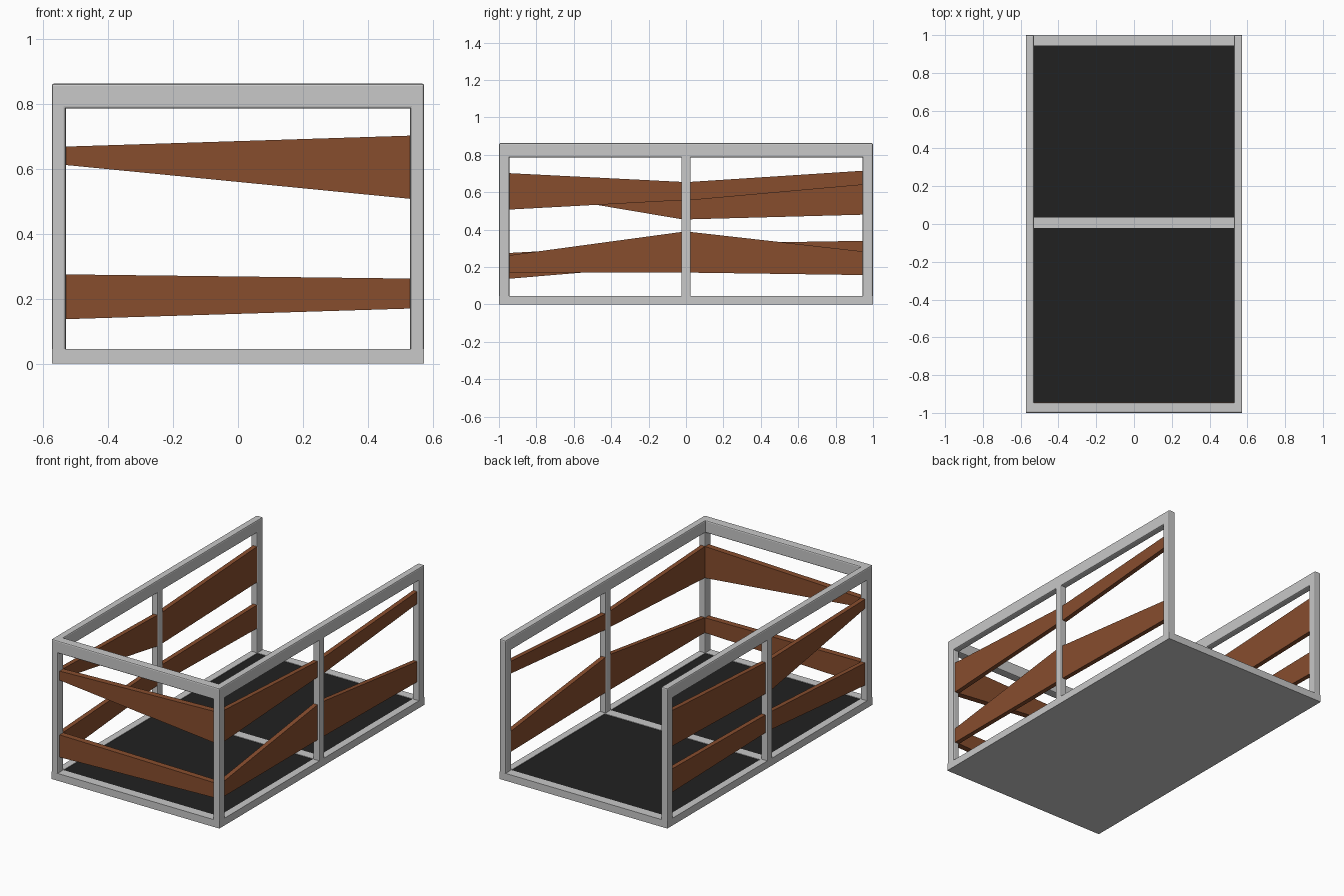
import bpy, bmesh

if "Cube" in bpy.data.objects:
    bpy.data.objects.remove(bpy.data.objects["Cube"])

def material(name, rgb):
    m = bpy.data.materials.new(name)
    m.diffuse_color = (*rgb, 1)
    m.use_nodes = True
    m.node_tree.nodes["Principled BSDF"].inputs["Base Color"].default_value = m.diffuse_color
    return m

GREY = material("light grey metal", (0.58, 0.58, 0.58))
BROWN = material("brown wood", (0.245, 0.075, 0.027))
BLACK = material("black floor", (0.015, 0.015, 0.015))

def solid(name, bottom, top, mat, bevel=0.0):
    """Hexahedron from two matching loops of four points."""
    bm = bmesh.new()
    a = [bm.verts.new(p) for p in bottom]
    b = [bm.verts.new(p) for p in top]
    bm.faces.new(a)
    bm.faces.new(b)
    for i in range(4):
        j = (i + 1) % 4
        bm.faces.new((a[i], a[j], b[j], b[i]))
    bmesh.ops.recalc_face_normals(bm, faces=bm.faces)
    me = bpy.data.meshes.new(name)
    bm.to_mesh(me)
    bm.free()
    me.materials.append(mat)
    ob = bpy.data.objects.new(name, me)
    bpy.context.collection.objects.link(ob)
    if bevel:
        mod = ob.modifiers.new("rounded edges", 'BEVEL')
        mod.width = bevel
        mod.segments = 2
    return ob

def box(name, x0, x1, y0, y1, z0, z1, mat=GREY, bevel=0.0):
    loop = [(x0, y0), (x1, y0), (x1, y1), (x0, y1)]
    return solid(name, [(x, y, z0) for x, y in loop], [(x, y, z1) for x, y in loop], mat, bevel)

W, IN, H, B = 0.573, 0.53, 0.862, 0.045   # half width, inner half width, height, base height

# Base plate, base rails and centre bar
box("base_plate", -W, W, -1, 1, 0, 0.03)
for s, side in ((-1, "left"), (1, "right")):
    x0, x1 = sorted((s * IN, s * W))
    box(side + "_base_rail", x0, x1, -1, 1, 0, B)
    # Posts and top rail
    for y0, y1, pos in ((-1, -0.945, "front"), (-0.025, 0.025, "middle"), (0.945, 1, "back")):
        box(f"{side}_{pos}_post", x0, x1, y0, y1, 0.03, H - 0.01, GREY, 0.007)
    box(side + "_top_rail", x0, x1, -1, 1, 0.785, H, GREY, 0.007)
box("front_base_rail", -IN, IN, -1, -0.945, 0, B)
box("back_base_rail", -IN, IN, 0.945, 1, 0, B)
box("centre_base_bar", -IN, IN, -0.022, 0.035, 0, B)
box("front_top_rail", -IN - 0.02, IN + 0.02, -1, -0.945, 0.785, H, GREY, 0.007)

# Floor panels
box("front_floor_panel", -IN, IN, -0.945, -0.022, 0.02, 0.042, BLACK)
box("back_floor_panel", -IN, IN, 0.035, 0.945, 0.02, 0.042, BLACK)

def slat(name, along_x, start, end, c0, c1, z_start, z_end):
    """Tapered board: heights (low, high) at its start and end."""
    pt = (lambda u, v, z: (u, v, z)) if along_x else (lambda u, v, z: (v, u, z))
    ends = []
    for u, (lo, hi) in ((start, z_start), (end, z_end)):
        ends.append([pt(u, c0, lo), pt(u, c1, lo), pt(u, c1, hi), pt(u, c0, hi)])
    solid(name, ends[0], ends[1], BROWN)

# Front slats
slat("front_upper_slat", True, -0.535, 0.535, -0.98, -0.943, (0.612, 0.668), (0.507, 0.702))
slat("front_lower_slat", True, -0.535, 0.535, -0.98, -0.943, (0.137, 0.275), (0.170, 0.262))

# Side slats: heights at front, middle and back posts
profiles = {
    ("right", "upper"): ((0.507, 0.702), (0.557, 0.655), (0.64, 0.715)),
    ("right", "lower"): ((0.170, 0.262), (0.170, 0.388), (0.157, 0.283)),
    ("left", "upper"): ((0.612, 0.668), (0.455, 0.648), (0.48, 0.70)),
    ("left", "lower"): ((0.137, 0.275), (0.215, 0.325), (0.195, 0.34)),
}
for (side, level), (f, m, b) in profiles.items():
    s = 1 if side == "right" else -1
    slat(f"{side}_front_{level}_slat", False, -0.95, -0.02, s * 0.532, s * 0.56, f, m)
    slat(f"{side}_back_{level}_slat", False, 0.02, 0.95, s * 0.532, s * 0.56, m, b)
